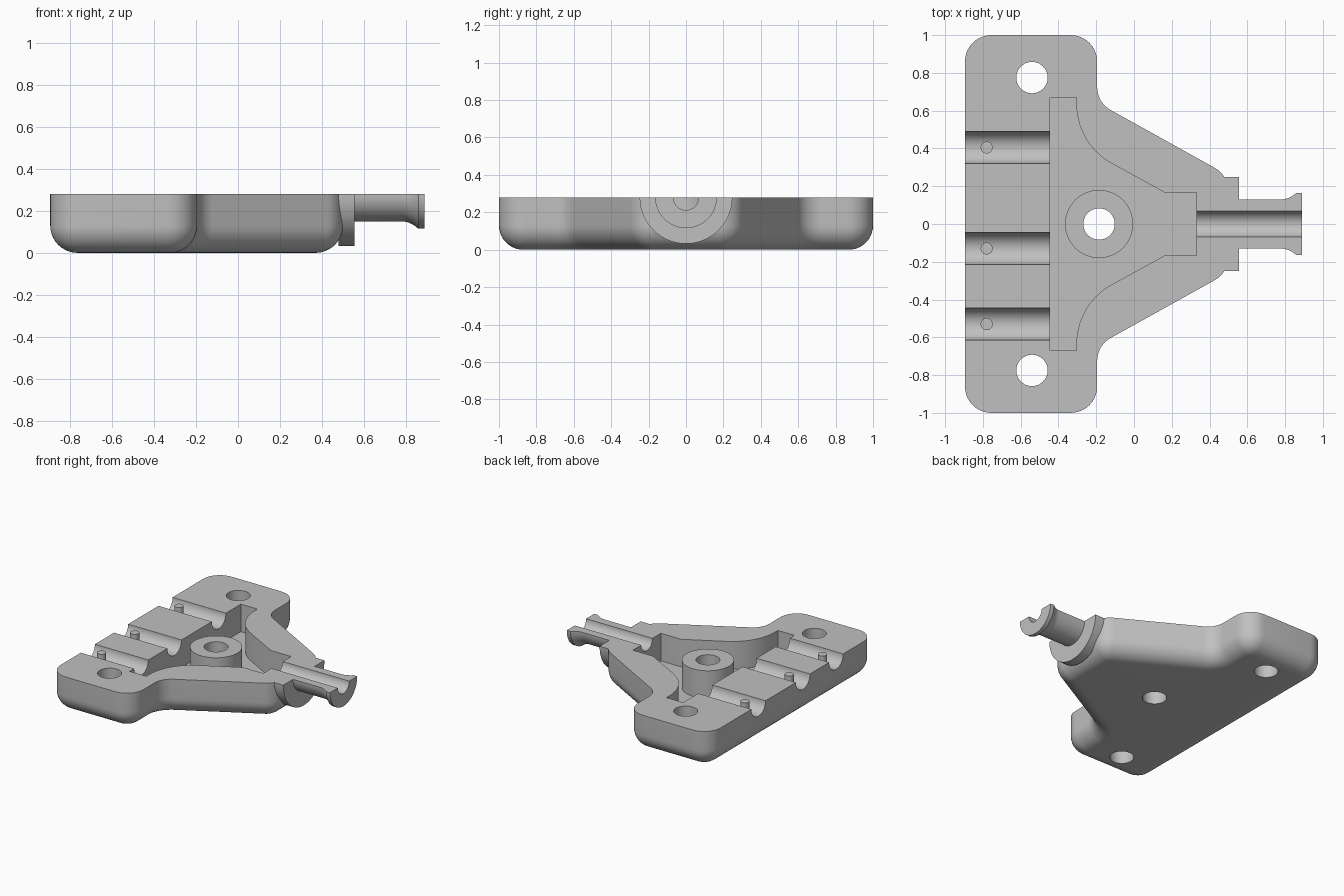
import bpy, bmesh, math
from mathutils import Vector, Matrix

if "Cube" in bpy.data.objects:
    bpy.data.objects.remove(bpy.data.objects["Cube"])

TOP = 0.28       # parting plane height
OVER = 0.4       # solids overshoot the plane, then get trimmed
FILLET = 0.13
FLOOR = 0.07
HOLE = 0.083

grey = bpy.data.materials.new("plain grey")
grey.use_nodes = True
grey.diffuse_color = (0.53, 0.53, 0.53, 1)
grey.node_tree.nodes["Principled BSDF"].inputs["Base Color"].default_value = grey.diffuse_color


def finish(name, bm):
    bmesh.ops.recalc_face_normals(bm, faces=bm.faces)
    mesh = bpy.data.meshes.new(name)
    bm.to_mesh(mesh)
    bm.free()
    mesh.materials.append(grey)
    obj = bpy.data.objects.new(name, mesh)
    bpy.context.collection.objects.link(obj)
    return obj


def rounded(corners, inset=0.0, steps=10):
    """Counter-clockwise outline with rounded corners, offset inwards."""
    points = []
    n = len(corners)
    for i, (x, y, r) in enumerate(corners):
        p = Vector((x, y))
        a = (p - Vector(corners[i - 1][:2])).normalized()
        b = (Vector(corners[(i + 1) % n][:2]) - p).normalized()
        na, nb = Vector((-a.y, a.x)), Vector((-b.y, b.x))
        p = p + (na + nb) * (inset / (1 + na.dot(nb)))
        if r == 0:
            points.append(p)
            continue
        turn = math.atan2(a.x * b.y - a.y * b.x, a.dot(b))
        side = math.copysign(1, turn)
        r = r - side * inset
        start = p - a * r * math.tan(abs(turn) / 2)
        centre = start + na * side * r
        for k in range(steps + 1):
            points.append(centre + Matrix.Rotation(turn * k / steps, 2) @ (start - centre))
    return points


def loft(name, rings):
    bm = bmesh.new()
    loops = [[bm.verts.new(p) for p in ring] for ring in rings]
    for low, high in zip(loops, loops[1:]):
        for i in range(len(low)):
            bm.faces.new((low[i - 1], low[i], high[i], high[i - 1]))
    bm.faces.new(loops[0])
    bm.faces.new(loops[-1])
    return finish(name, bm)


def layer(points, z):
    return [(p.x, p.y, z) for p in points]


def mirrored(half):
    """Corners listed for +y, continued on -y to close the outline."""
    return [(x, -y, r) for x, y, r in reversed(half)] + half


def lathe(name, profile, axis="X", at=(0, 0, 0), sides=64):
    rings = []
    for along, r in profile:
        ring = []
        for k in range(sides):
            t = math.tau * k / sides
            u, v = r * math.cos(t), r * math.sin(t)
            local = (along, u, v) if axis == "X" else (u, v, along)
            ring.append(Vector(at) + Vector(local))
        rings.append(ring)
    return loft(name, rings)


def boolean(obj, tool, mode="DIFFERENCE"):
    tool.hide_render = True
    mod = obj.modifiers.new("cut", "BOOLEAN")
    mod.operation, mod.solver, mod.object = mode, "EXACT", tool
    bpy.context.view_layer.objects.active = obj
    bpy.ops.object.modifier_apply(modifier=mod.name)
    bpy.data.objects.remove(tool)


def smooth(obj):
    bpy.ops.object.select_all(action="DESELECT")
    obj.select_set(True)
    bpy.context.view_layer.objects.active = obj
    bpy.ops.object.shade_smooth_by_angle(angle=math.radians(30))


# Housing: T-shaped outline with a rounded lower edge
outline = mirrored([(0.5, 0.257, 0.14), (-0.195, 0.643, 0.14),
                    (-0.195, 1.0, 0.14), (-0.895, 1.0, 0.14)])
rings = []
for k in range(11):
    t = math.pi / 2 * k / 10
    rings.append(layer(rounded(outline, FILLET * (1 - math.sin(t))), FILLET * (1 - math.cos(t))))
rings.append(layer(rounded(outline), OVER))
body = loft("housing", rings)

# Collar and flared outlet
flare = [(0.78 + 0.08 * k / 8, 0.13 + 0.035 * (k / 8) ** 2) for k in range(9)]
spout = lathe("spout", [(0.48, 0.248), (0.555, 0.248), (0.555, 0.13)] + flare + [(0.89, 0.165)],
              at=(0, 0, TOP))
boolean(body, spout, "UNION")

# Inner chamber
chamber = rounded(mirrored([(0.33, 0.168, 0), (0.16, 0.168, 0), (-0.305, 0.423, 0.36),
                            (-0.305, 0.67, 0), (-0.445, 0.67, 0)]))
boolean(body, loft("chamber_cutter", [layer(chamber, FLOOR), layer(chamber, 0.6)]))

# Inlet channels and outlet bore
channels = (0.405, -0.13, -0.53)
for y in channels:
    boolean(body, lathe("channel_cutter", [(-1.1, 0.085), (-0.4, 0.085)], at=(0, y, TOP)))
boolean(body, lathe("bore_cutter", [(0.28, 0.068), (1.1, 0.068)], at=(0, 0, TOP)))

# Screw holes
for x, y in ((-0.54, 0.775), (-0.54, -0.775), (-0.185, 0)):
    boolean(body, lathe("hole_cutter", [(-0.2, HOLE), (0.7, HOLE)], "Z", (x, y, 0)))

# Trim everything at the parting plane
square = [Vector(p) for p in ((-2, -2), (2, -2), (2, 2), (-2, 2))]
boolean(body, loft("trim_cutter", [layer(square, TOP), layer(square, 1)]))
smooth(body)

# Central screw boss
boss = lathe("screw_boss", [(FLOOR - 0.01, 0.18), (TOP, 0.18)], "Z", (-0.185, 0, 0))
boolean(boss, lathe("boss_cutter", [(-0.2, HOLE), (0.7, HOLE)], "Z", (-0.185, 0, 0)))
smooth(boss)

# Locating pins in the channels
for i, y in enumerate(channels):
    smooth(lathe(f"locating_pin_{i + 1}", [(0.18, 0.032), (TOP, 0.032)], "Z", (-0.78, y, 0), 24))
